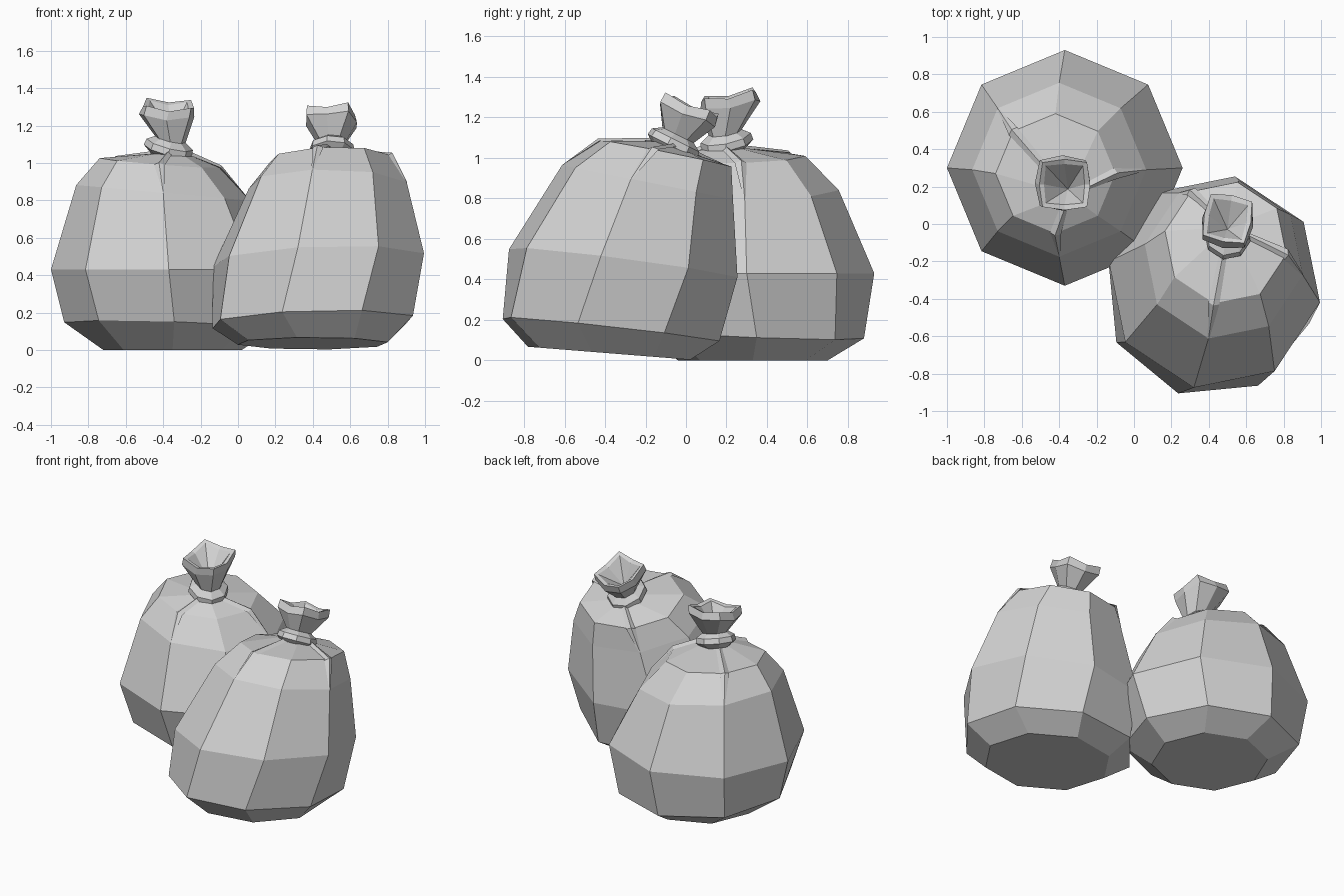
import bpy, bmesh, math
from mathutils import Vector

if "Cube" in bpy.data.objects:
    bpy.data.objects.remove(bpy.data.objects["Cube"], do_unlink=True)

SIDES = 8

mat = bpy.data.materials.new("grey plastic")
mat.use_nodes = True
grey = (0.65, 0.65, 0.65, 1)
mat.diffuse_color = grey
mat.node_tree.nodes["Principled BSDF"].inputs["Base Color"].default_value = grey


def ring(x, y, z, r, sx=0, sy=0, phase=0, wave=0):
    """Octagon on a plane sloping by sx, sy; wave ruffles it."""
    pts = []
    for i in range(SIDES):
        a = math.radians(phase) + math.tau * i / SIDES
        ruffle = wave * (1 if i % 2 else -1)
        dx, dy = (r + ruffle) * math.cos(a), (r + ruffle) * math.sin(a)
        pts.append(Vector((x + dx, y + dy, z + sx * dx + sy * dy + ruffle * 0.7)))
    return pts


def finish(name, bm):
    bmesh.ops.recalc_face_normals(bm, faces=bm.faces)
    me = bpy.data.meshes.new(name)
    bm.to_mesh(me)
    bm.free()
    me.materials.append(mat)
    bpy.context.collection.objects.link(bpy.data.objects.new(name, me))


def loft(name, rings, centre=None):
    """Skin the rings; close the start flat and the end flat or to a point."""
    bm = bmesh.new()
    loops = [[bm.verts.new(p) for p in r] for r in rings]
    for a, b in zip(loops, loops[1:]):
        for i in range(SIDES):
            j = (i + 1) % SIDES
            bm.faces.new((a[i], a[j], b[j], b[i]))
    bm.faces.new(loops[0])
    if centre:
        tip = bm.verts.new(centre)
        for i in range(SIDES):
            bm.faces.new((loops[-1][i], loops[-1][(i + 1) % SIDES], tip))
    else:
        bm.faces.new(loops[-1])
    finish(name, bm)


def fold(name, path, axis):
    """Narrow pleat running from the neck down over the shoulder."""
    bm = bmesh.new()
    rows = []
    for p, w, h in zip(path, (0.02, 0.03, 0.005), (0.015, 0.012, 0.0)):
        out = Vector((p.x - axis.x, p.y - axis.y, 0)).normalized()
        side = Vector((-out.y, out.x, 0)) * w
        lift = (out + Vector((0, 0, 1))) * h
        rows.append([bm.verts.new(q) for q in (p - side, p + lift, p + side)])
    for a, b in zip(rows, rows[1:]):
        for i in range(3):
            j = (i + 1) % 3
            bm.faces.new((a[i], a[j], b[j], b[i]))
    bm.faces.new(rows[0])
    bm.faces.new(rows[-1])
    finish(name, bm)


def bag(name, body, collar, mouth, phase, pleats):
    rings = [ring(*b) for b in body]
    loft(name + "_body", rings)
    # tied collar
    cx, cy, cz, cr, sx, sy = collar
    base = Vector((cx, cy, cz))
    up = Vector((-sx, -sy, 1)).normalized()
    prof = ((-0.05, 0.65), (-0.015, 1), (0.02, 0.95), (0.05, 0.6))
    loft(name + "_tie", [ring(*(base + up * h), cr * k, sx, sy, phase) for h, k in prof])
    # flared, ruffled and hollow mouth
    mx, my, mz, mr, tx, ty = mouth
    top = Vector((mx, my, mz))
    neck = base + up * 0.04
    loft(name + "_mouth",
         [ring(*neck, cr * 0.6, sx, sy, phase),
          ring(*(top - up * 0.05), mr, tx, ty, phase, 0.012),
          ring(*top, mr * 0.95, tx, ty, phase, 0.016),
          ring(*(top - up * 0.01), mr * 0.78, tx, ty, phase, 0.016)],
         neck + up * 0.03)
    for n, k in enumerate(pleats):
        fold(f"{name}_fold_{n + 1}", [rings[i][k] for i in (-1, -2, -3)], base)


# upright bag at the back
bag("back_bag",
    [(-0.35, 0.33, 0.0, 0.37), (-0.37, 0.32, 0.13, 0.56, -0.03, -0.04, 3),
     (-0.37, 0.30, 0.43, 0.63), (-0.40, 0.29, 0.84, 0.465, -0.09, 0),
     (-0.42, 0.27, 1.0, 0.32, -0.08, 0.03), (-0.37, 0.19, 1.05, 0.09)],
    (-0.37, 0.20, 1.08, 0.13, -0.25, 0.2),
    (-0.37, 0.21, 1.31, 0.16, -0.05, 0.18), 0, (0, 3, 6))

# leaning bag at the front
bag("front_bag",
    [(0.40, -0.38, 0.035, 0.41, 0, -0.08, -12),
     (0.40, -0.37, 0.15, 0.56, 0.03, -0.11, -17),
     (0.43, -0.31, 0.48, 0.575, 0.04, -0.13, -11),
     (0.48, -0.19, 0.88, 0.43, 0, -0.2, -11),
     (0.49, -0.10, 1.02, 0.33, 0.03, -0.2, -11),
     (0.50, -0.04, 1.05, 0.09, 0, -0.4, -11)],
    (0.50, -0.06, 1.07, 0.125, 0, -0.5),
    (0.50, 0.03, 1.26, 0.15, 0, -0.4), -11, (0, 3, 6))
